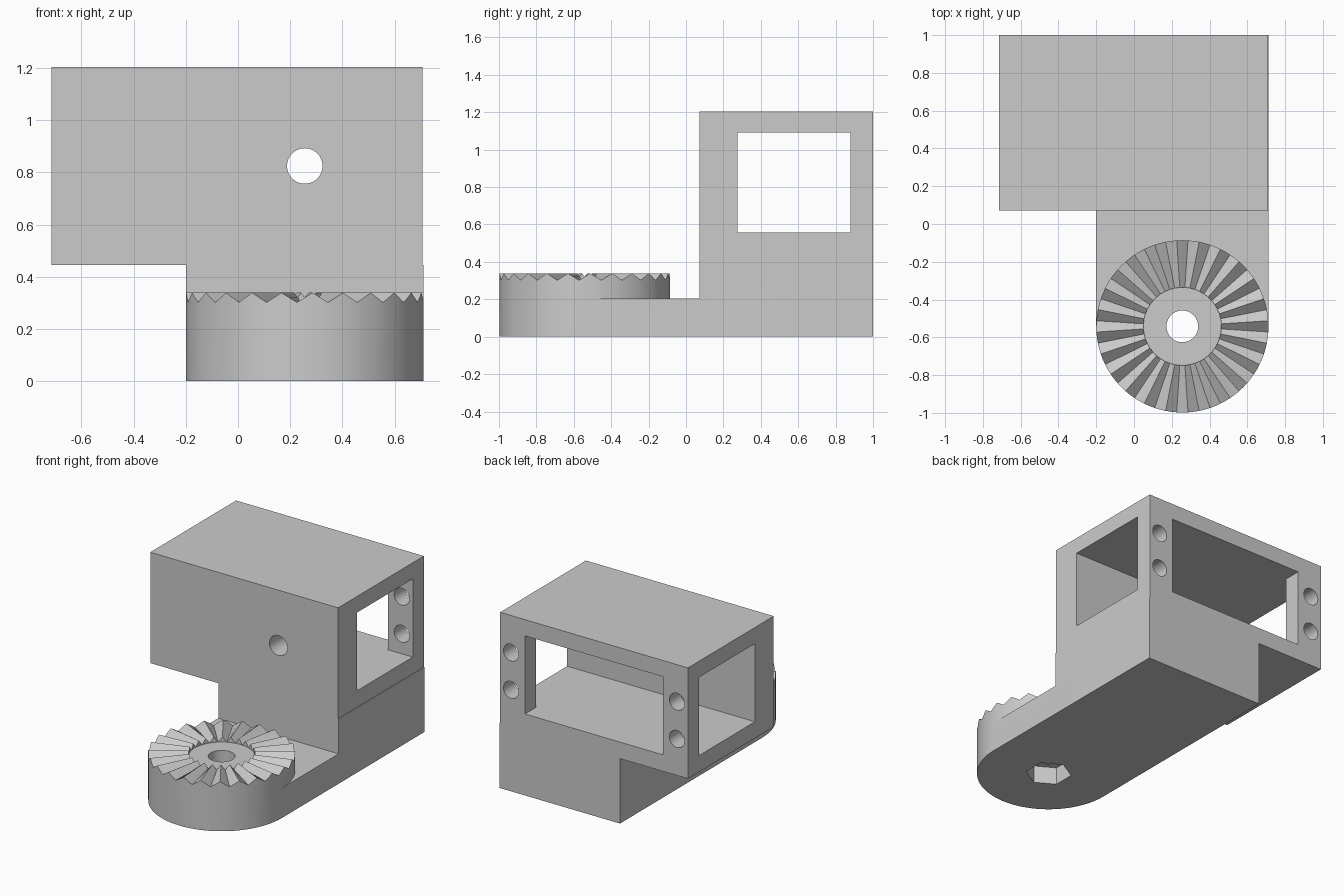
import bpy, bmesh, math
from mathutils import Vector

cube = bpy.data.objects.get("Cube")
if cube:
    bpy.data.objects.remove(cube, do_unlink=True)

grey = bpy.data.materials.new("plain_grey")
grey.use_nodes = True
COLOUR = (0.6, 0.6, 0.6, 1)
grey.diffuse_color = COLOUR
grey.node_tree.nodes["Principled BSDF"].inputs["Base Color"].default_value = COLOUR

PX, PY = 0.256, -0.542        # pivot axis
RADIUS, HUB = 0.456, 0.206
VALLEY, PEAK = 0.302, 0.339
SHELF = 0.445                 # underside of the housing


def finish(bm, name):
    bmesh.ops.recalc_face_normals(bm, faces=bm.faces)
    mesh = bpy.data.meshes.new(name)
    bm.to_mesh(mesh)
    bm.free()
    mesh.materials.append(grey)
    obj = bpy.data.objects.new(name, mesh)
    bpy.context.collection.objects.link(obj)
    return obj


def box(name, lo, hi):
    bm = bmesh.new()
    bmesh.ops.create_cube(bm, size=1)
    lo, hi = Vector(lo), Vector(hi)
    for v in bm.verts:
        v.co = (lo + hi) / 2 + v.co * (hi - lo)
    return finish(bm, name)


def rod(name, centre, radius, length, sides=40, along_y=False):
    bm = bmesh.new()
    bmesh.ops.create_cone(bm, cap_ends=True, segments=sides, radius1=radius,
                          radius2=radius, depth=length)
    obj = finish(bm, name)
    for v in obj.data.vertices:
        x, y, z = v.co
        v.co = Vector(centre) + Vector((x, -z, y) if along_y else (x, y, z))
    return obj


def combine(target, others, operation):
    for other in others:
        mod = target.modifiers.new("combine", "BOOLEAN")
        mod.operation = operation
        mod.solver = "EXACT"
        mod.object = other
    graph = bpy.context.evaluated_depsgraph_get()
    mesh = bpy.data.meshes.new_from_object(target.evaluated_get(graph))
    target.modifiers.clear()
    target.data = mesh
    for other in others:
        bpy.data.objects.remove(other, do_unlink=True)


def smooth(obj):
    bpy.ops.object.select_all(action="DESELECT")
    obj.select_set(True)
    bpy.context.view_layer.objects.active = obj
    bpy.ops.object.shade_smooth_by_angle(angle=math.radians(25))


def toothed_disc(name, teeth=24, steps=4):
    """Disc whose upper rim carries radial V-shaped teeth around a flat hub."""
    bm = bmesh.new()
    count = teeth * steps

    def ring(radius, height):
        verts = []
        for i in range(count):
            a = math.tau * (i - 1) / count      # a valley just before the axis
            verts.append(bm.verts.new((PX + radius * math.cos(a),
                                       PY + radius * math.sin(a), height(i))))
        return verts

    def tooth(i):
        rise = 1 - abs(i % steps - steps / 2) / (steps / 2)
        return VALLEY + (PEAK - VALLEY) * rise

    rings = [ring(RADIUS, lambda i: 0), ring(RADIUS, tooth),
             ring(HUB, tooth), ring(HUB, lambda i: VALLEY)]
    for a, b in zip(rings, rings[1:]):
        for i in range(count):
            j = (i + 1) % count
            bm.faces.new((a[i], a[j], b[j], b[i]))
    bm.faces.new(rings[0])
    bm.faces.new(rings[-1])
    bmesh.ops.remove_doubles(bm, verts=bm.verts, dist=1e-5)
    return finish(bm, name)


# Swivel base: toothed disc joined to an arm and rear block
base = toothed_disc("swivel_base")
left, right = PX - RADIUS, PX + RADIUS
profile = [(PY, 0), (1, 0), (1, SHELF), (0.072, SHELF), (0.072, 0.205), (PY, 0.205)]
bm = bmesh.new()
face = bm.faces.new([bm.verts.new((left, y, z)) for y, z in profile])
ext = bmesh.ops.extrude_face_region(bm, geom=[face])
bmesh.ops.translate(bm, vec=(right - left, 0, 0),
                    verts=[g for g in ext["geom"] if isinstance(g, bmesh.types.BMVert)])
arm = finish(bm, "arm")
combine(base, [arm], "UNION")

# Pivot bore and hexagonal nut pocket underneath
combine(base, [rod("bore", (PX, PY, 0.2), 0.084, 1),
               rod("nut_pocket", (PX, PY, 0), 0.145, 0.24, sides=6)], "DIFFERENCE")
smooth(base)

# Housing: box open at both ends and at the back
housing = box("housing", (-0.715, 0.072, SHELF), (0.708, 1, 1.204))
cutters = [box("end_window", (-2, 0.275, 0.558), (2, 0.88, 1.093)),
           box("back_window", (-0.527, 0.6, 0.558), (0.52, 2, 1.093)),
           rod("cable_hole", (PX, 0.1, 0.825), 0.068, 0.5, along_y=True)]
# Screw holes through the rear posts
for x in (-0.632, 0.625):
    for z in (0.695, 0.95):
        cutters.append(rod("screw_hole", (x, 0.95, z), 0.058, 0.4, 32, True))
combine(housing, cutters, "DIFFERENCE")
smooth(housing)
